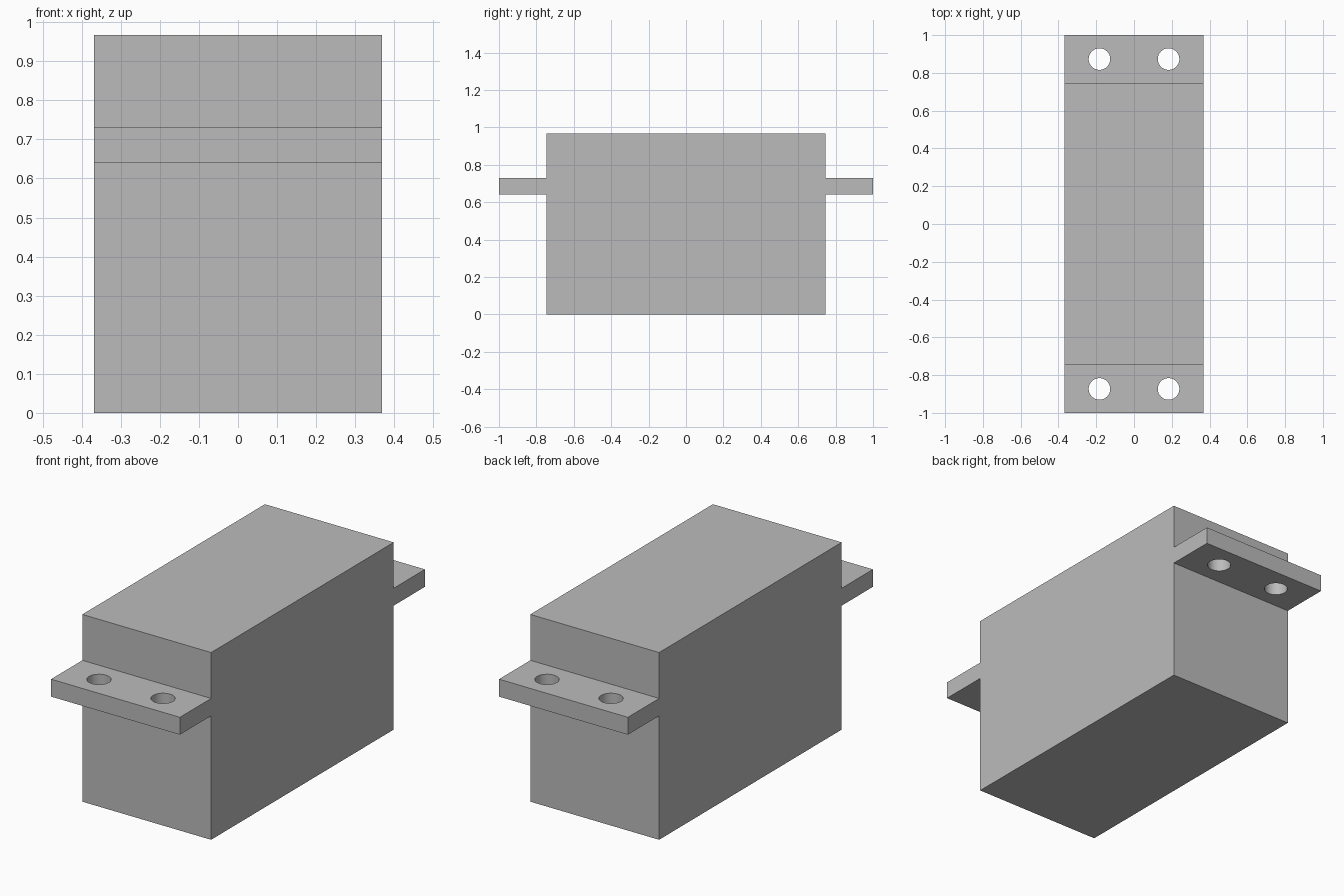
import bpy
import bmesh
import math

cube = bpy.data.objects.get("Cube")
if cube:
    bpy.data.objects.remove(cube, do_unlink=True)

HALF_WIDTH, HALF_BODY, HALF_LENGTH = 0.368, 0.745, 1.0
HEIGHT, TAB_BOTTOM, TAB_TOP = 0.967, 0.64, 0.73
HOLE_X, HOLE_Y, HOLE_RADIUS = 0.183, 0.873, 0.057

grey = bpy.data.materials.new("plain grey")
grey.use_nodes = True
colour = (0.5, 0.5, 0.5, 1)
grey.diffuse_color = colour
grey.node_tree.nodes["Principled BSDF"].inputs["Base Color"].default_value = colour


def add_object(name, bm):
    bmesh.ops.recalc_face_normals(bm, faces=bm.faces)
    mesh = bpy.data.meshes.new(name)
    bm.to_mesh(mesh)
    bm.free()
    mesh.materials.append(grey)
    obj = bpy.data.objects.new(name, mesh)
    bpy.context.collection.objects.link(obj)
    return obj


# Case with mounting tabs: mirrored side profile extruded across the width
half = [(HALF_BODY, 0), (HALF_BODY, TAB_BOTTOM), (HALF_LENGTH, TAB_BOTTOM),
        (HALF_LENGTH, TAB_TOP), (HALF_BODY, TAB_TOP), (HALF_BODY, HEIGHT)]
profile = half + [(-y, z) for y, z in reversed(half)]
bm = bmesh.new()
side = bm.faces.new([bm.verts.new((-HALF_WIDTH, y, z)) for y, z in profile])
grown = bmesh.ops.extrude_face_region(bm, geom=[side], use_keep_orig=True)
moved = [v for v in grown["geom"] if isinstance(v, bmesh.types.BMVert)]
bmesh.ops.translate(bm, verts=moved, vec=(2 * HALF_WIDTH, 0, 0))
case = add_object("case_with_mounting_tabs", bm)

# Screw holes: two through each tab
bm = bmesh.new()
for sx in (-1, 1):
    for sy in (-1, 1):
        hole = bmesh.ops.create_cone(bm, cap_ends=True, segments=48, depth=0.2,
                                     radius1=HOLE_RADIUS, radius2=HOLE_RADIUS)
        bmesh.ops.translate(bm, verts=hole["verts"],
                            vec=(sx * HOLE_X, sy * HOLE_Y, (TAB_BOTTOM + TAB_TOP) / 2))
cutter = add_object("screw_hole_cutter", bm)
cutter.hide_render = True

cut = case.modifiers.new("screw_holes", 'BOOLEAN')
cut.operation = 'DIFFERENCE'
cut.solver = 'EXACT'
cut.object = cutter
bpy.ops.object.select_all(action='DESELECT')
case.select_set(True)
bpy.context.view_layer.objects.active = case
bpy.ops.object.modifier_apply(modifier=cut.name)
bpy.data.objects.remove(cutter, do_unlink=True)

# Round hole walls, crisp edges elsewhere
bpy.ops.object.shade_smooth_by_angle(angle=math.radians(30))
